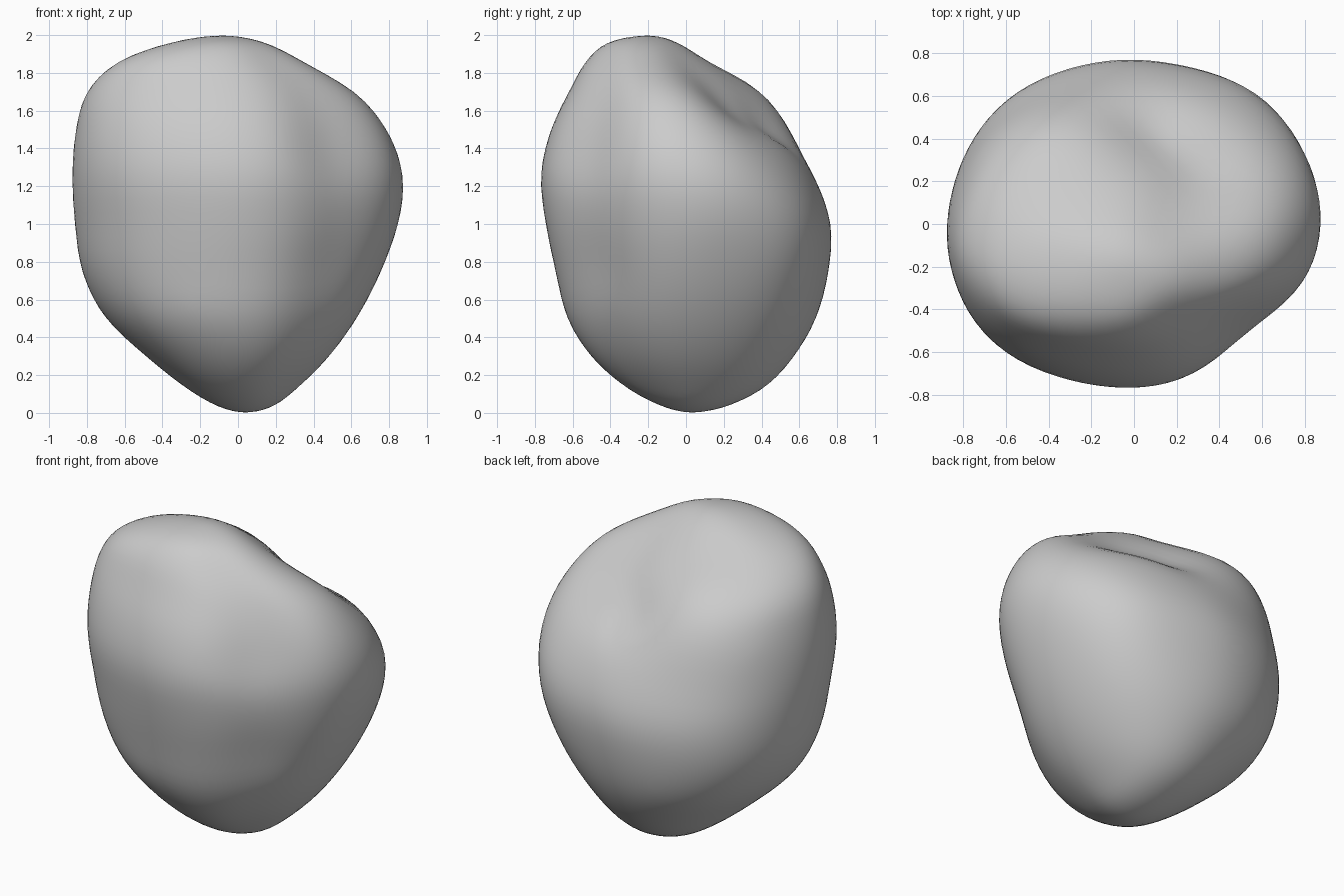
import bpy, bmesh, math
from mathutils import Vector

cube = bpy.data.objects.get("Cube")
if cube:
    bpy.data.objects.remove(cube)

# Outline of the boulder at equal polar steps, bottom to top: x min, x max, y min, y max
OUTLINE = [
    (.04, .04, .03, .03), (-.11, .19, -.13, .22), (-.28, .32, -.32, .42),
    (-.48, .48, -.5, .57), (-.7, .63, -.63, .69), (-.825, .755, -.69, .755),
    (-.865, .84, -.745, .77), (-.88, .86, -.775, .68), (-.86, .79, -.72, .55),
    (-.8, .63, -.62, .37), (-.63, .35, -.53, .11), (-.34, .14, -.41, -.05),
    (-.08, -.08, -.2, -.2)]
LAST = len(OUTLINE) - 1

# Hollows (negative) and swellings (positive): centre, radius, amount
LUMPS = [
    ((.5, -.5, .82), .24, -.02),
    ((.46, -.44, 1.36), .33, -.075),
    ((.08, .4, 1.53), .22, -.11),
    ((.3, .2, 1.6), .25, -.13),
    ((-.4, .42, 1.58), .28, .05),
    ((.78, .16, 1.22), .28, .03)]


def row(k):
    """Outline row, continued across either pole with its sides swapped."""
    if 0 <= k <= LAST:
        return OUTLINE[k]
    a, b, c, d = OUTLINE[-k if k < 0 else 2 * LAST - k]
    return b, a, d, c


def outline_at(polar):
    """Smooth interpolation between outline rows."""
    u = polar / math.pi * LAST
    k = min(int(u), LAST - 1)
    f = u - k
    return [b + f / 2 * (c - a + f * (2 * a - 5 * b + 4 * c - d + f * (3 * (b - c) + d - a)))
            for a, b, c, d in zip(row(k - 1), row(k), row(k + 1), row(k + 2))]


def section_power(c, s, height):
    """Roundness of the cross-section in each quadrant; lower is flatter."""
    upper = min(max(height * 2 - .3, 0), 1)
    lower = min(max(-height * 2 - .4, 0), 1)
    if c > 0 and s < 0:
        change = -.22 - .15 * upper
    elif c > 0:
        change = .35 - .65 * upper - .3 * lower
    elif s < 0:
        change = .15
    else:
        change = .1 + .15 * upper
    return 2 + change * (2 * c * s) ** 2


def shape(d):
    """Move a point of the unit sphere onto the boulder."""
    x0, x1, y0, y1 = outline_at(math.acos(max(-1, min(1, -d.z))))
    flat = math.hypot(d.x, d.y)
    c, s = (d.x / flat, d.y / flat) if flat > 1e-5 else (1, 0)
    n = section_power(c, s, d.z)
    r = (abs(c) ** n + abs(s) ** n) ** (-1 / n)
    p = Vector(((x0 + x1) / 2 + (x1 - x0) / 2 * c * r,
                (y0 + y1) / 2 + (y1 - y0) / 2 * s * r, 1 + d.z))
    out = (p - Vector((0, 0, 1))).normalized()
    push = sum(amount * math.exp(-((p - Vector(centre)).length / radius) ** 2)
               for centre, radius, amount in LUMPS)
    return p + out * push


# Boulder body
bm = bmesh.new()
bmesh.ops.create_icosphere(bm, subdivisions=5, radius=1)
for v in bm.verts:
    v.co = shape(v.co.normalized())
for _ in range(3):
    bmesh.ops.smooth_vert(bm, verts=bm.verts, factor=.5,
                          use_axis_x=True, use_axis_y=True, use_axis_z=True)
for f in bm.faces:
    f.smooth = True
mesh = bpy.data.meshes.new("boulder")
bm.to_mesh(mesh)
bm.free()
boulder = bpy.data.objects.new("boulder", mesh)
bpy.context.collection.objects.link(boulder)

# Stone colour
stone = bpy.data.materials.new("grey_stone")
stone.use_nodes = True
colour = (.6, .6, .6, 1)
stone.diffuse_color = colour
stone.node_tree.nodes["Principled BSDF"].inputs["Base Color"].default_value = colour
mesh.materials.append(stone)
